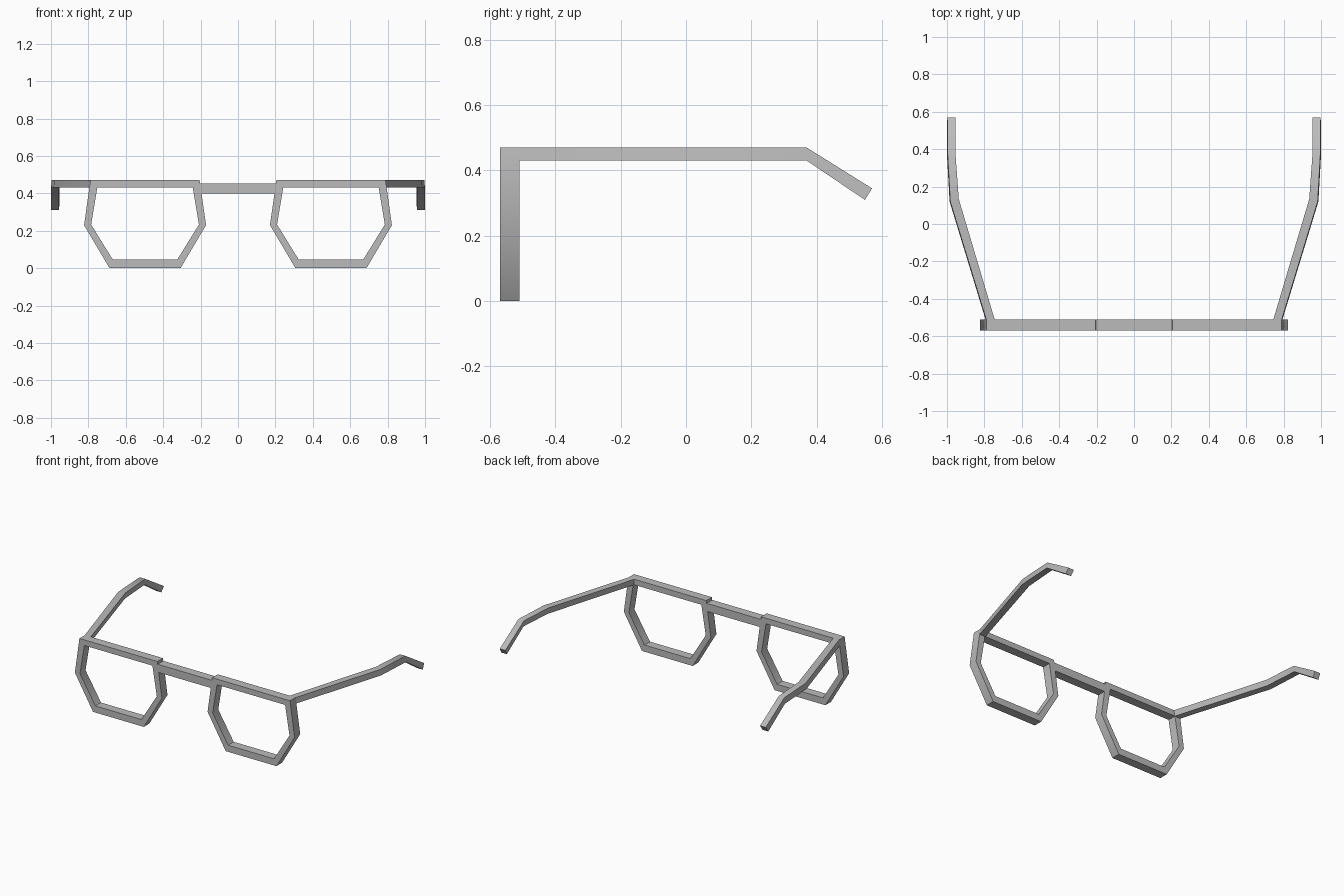
import bpy, bmesh, math

cube = bpy.data.objects.get("Cube")
if cube:
    bpy.data.objects.remove(cube, do_unlink=True)

GREY = (0.5, 0.5, 0.5, 1)
mat = bpy.data.materials.new("frame grey")
mat.use_nodes = True
mat.diffuse_color = GREY
bsdf = next(n for n in mat.node_tree.nodes if n.type == 'BSDF_PRINCIPLED')
bsdf.inputs["Base Color"].default_value = GREY

FRONT, BACK = -0.57, -0.51


def loft(name, rings, closed):
    """Skin quads between successive four-point rings."""
    bm = bmesh.new()
    loops = [[bm.verts.new(p) for p in ring] for ring in rings]
    pairs = list(zip(loops, loops[1:]))
    if closed:
        pairs.append((loops[-1], loops[0]))
    else:
        bm.faces.new(loops[0])
        bm.faces.new(loops[-1])
    for a, b in pairs:
        for i in range(4):
            j = (i + 1) % 4
            bm.faces.new((a[i], a[j], b[j], b[i]))
    bmesh.ops.recalc_face_normals(bm, faces=bm.faces)
    mesh = bpy.data.meshes.new(name)
    bm.to_mesh(mesh)
    bm.free()
    mesh.materials.append(mat)
    obj = bpy.data.objects.new(name, mesh)
    bpy.context.collection.objects.link(obj)
    bpy.ops.object.select_all(action='DESELECT')
    obj.select_set(True)
    bpy.context.view_layer.objects.active = obj
    bpy.ops.object.shade_smooth_by_angle(angle=math.radians(45))
    return obj


# Half outlines of the lens rim: (half width, height), top to bottom
outer = [(0.292, 0.47), (0.326, 0.23), (0.19, 0.0)]
inner = [(0.255, 0.432), (0.288, 0.233), (0.172, 0.045)]
RIM_X = 0.497


def full_outline(half):
    return half + [(-x, z) for x, z in reversed(half)]


# Temple stations: outer x, inner x, outer y, inner y, top z, bottom z
stations = [
    (0.79, 0.745, BACK, BACK, 0.47, 0.43),
    (0.982, 0.937, 0.12, 0.134, 0.47, 0.43),
    (0.996, 0.954, 0.37, 0.37, 0.47, 0.43),
]
FLARE = 0.004  # the lower edge leans slightly outward

for side, s in (("left", 1), ("right", -1)):
    # Lens rim
    rings = []
    for (ox, oz), (ix, iz) in zip(full_outline(outer), full_outline(inner)):
        xo, xi = s * (RIM_X + ox), s * (RIM_X + ix)
        rings.append([(xo, FRONT, oz), (xo, BACK, oz),
                      (xi, BACK, iz), (xi, FRONT, iz)])
    loft(side + "_lens_rim", rings, True)

    # Temple arm with a drooping ear tip
    rings = [[(s * xo, yo, zt), (s * xi, yi, zt),
              (s * (xi + FLARE), yi, zb), (s * (xo + FLARE), yo, zb)]
             for xo, xi, yo, yi, zt, zb in stations]
    rings.append([(s * 0.996, 0.57, 0.345), (s * 0.954, 0.57, 0.345),
                  (s * 0.958, 0.548, 0.31), (s * 1.0, 0.548, 0.31)])
    loft(side + "_temple_arm", rings, False)

# Nose bridge, its ends following the sloping rims
loft("nose_bridge",
     [[(s * 0.208, FRONT, 0.452), (s * 0.208, BACK, 0.452),
       (s * 0.2, BACK, 0.398), (s * 0.2, FRONT, 0.398)] for s in (-1, 1)],
     False)
